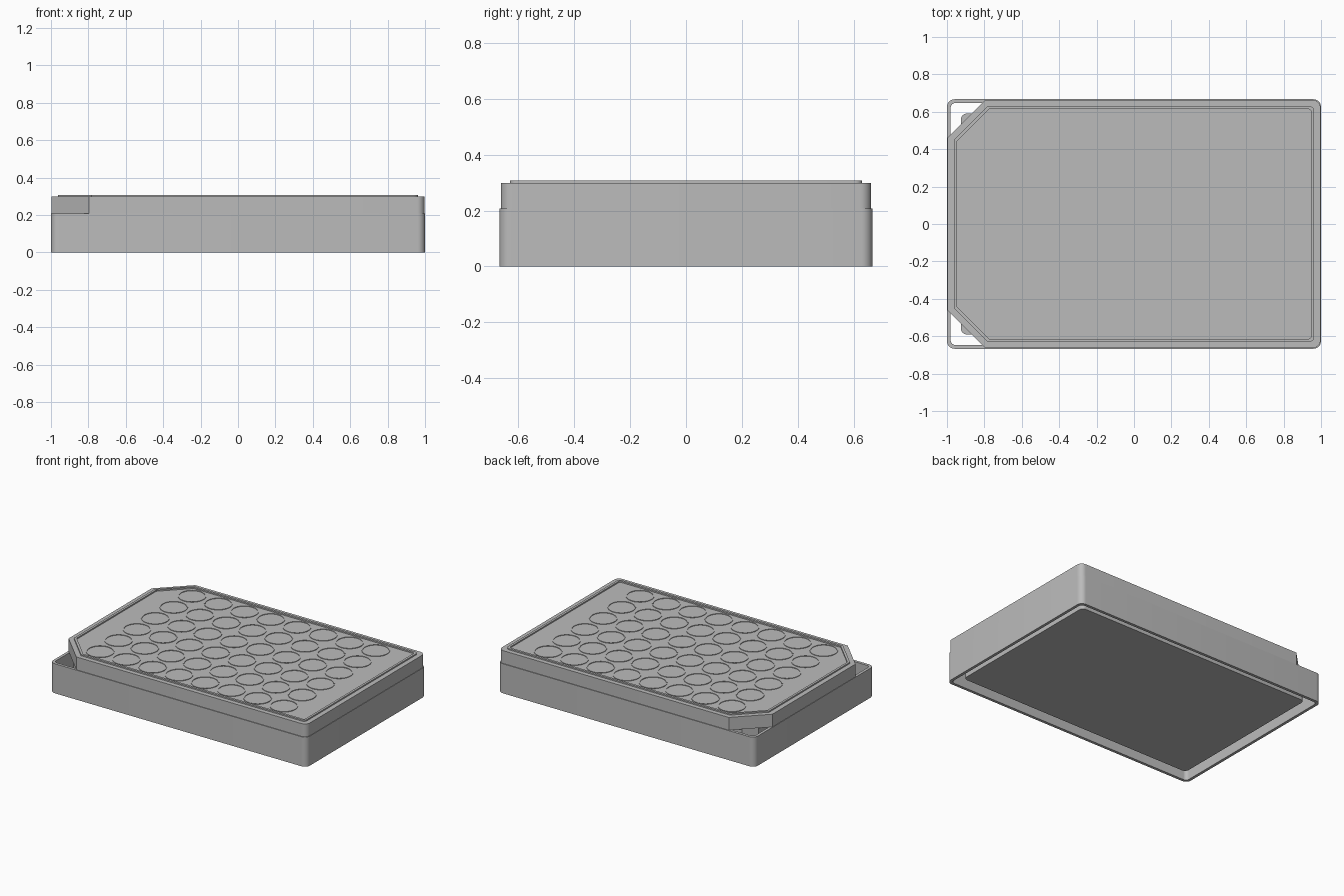
import bpy, bmesh, math

cube = bpy.data.objects.get("Cube")
if cube:
    bpy.data.objects.remove(cube)

grey = bpy.data.materials.new("plain grey plastic")
grey.use_nodes = True
grey.diffuse_color = (0.5, 0.5, 0.5, 1)
grey.node_tree.nodes["Principled BSDF"].inputs["Base Color"].default_value = (0.5, 0.5, 0.5, 1)


def outline(hx, hy, r=0.04, cut=0.0, n=8):
    """Rounded rectangle; the two right-hand (-x) corners may be cut off."""
    pts = []
    for k, (sx, sy) in enumerate([(1, 1), (-1, 1), (-1, -1), (1, -1)]):
        if sx < 0 and cut:
            ends = [(-hx + cut, sy * hy), (-hx, sy * (hy - cut))]
            pts += ends if sy > 0 else ends[::-1]
            continue
        for i in range(n + 1):
            a = math.pi / 2 * (k + i / n)
            pts.append((sx * (hx - r) + r * math.cos(a),
                        sy * (hy - r) + r * math.sin(a)))
    return pts


def circle(cx, cy, r, n=32):
    steps = [math.tau * i / n for i in range(n)]
    return [(cx + r * math.cos(a), cy + r * math.sin(a)) for a in steps]


def add_loop(bm, pts, z):
    return [bm.verts.new((x, y, z)) for x, y in pts]


def bridge(bm, a, b):
    for i in range(len(a)):
        j = (i + 1) % len(a)
        bm.faces.new((a[i], a[j], b[j], b[i]))


def slab(bm, pts, z0, z1):
    low, high = add_loop(bm, pts, z0), add_loop(bm, pts, z1)
    bridge(bm, low, high)
    bm.faces.new(low[::-1])
    bm.faces.new(high)


def band(bm, outer, inner, z0, z1):
    loops = [add_loop(bm, outer, z0), add_loop(bm, outer, z1),
             add_loop(bm, inner, z1), add_loop(bm, inner, z0)]
    for i in range(4):
        bridge(bm, loops[i], loops[(i + 1) % 4])


def finish(bm, name):
    bmesh.ops.recalc_face_normals(bm, faces=bm.faces)
    mesh = bpy.data.meshes.new(name)
    bm.to_mesh(mesh)
    bm.free()
    mesh.materials.append(grey)
    obj = bpy.data.objects.new(name, mesh)
    bpy.context.collection.objects.link(obj)
    bpy.ops.object.select_all(action='DESELECT')
    obj.select_set(True)
    bpy.context.view_layer.objects.active = obj
    bpy.ops.object.shade_smooth_by_angle(angle=math.radians(30))


# Outer skirt, open at top and bottom
bm = bmesh.new()
band(bm, outline(1, 0.667), outline(0.98, 0.647, 0.025), 0, 0.208)
finish(bm, "skirt")

# Base panel, showing in the corner openings
bm = bmesh.new()
slab(bm, outline(0.925, 0.59, 0.03), 0.02, 0.06)
finish(bm, "base_panel")

# Well block under the lid
bm = bmesh.new()
slab(bm, outline(0.924, 0.589, 0.03, 0.075), 0.06, 0.208)
finish(bm, "well_block")

# Lid with two cut corners
bm = bmesh.new()
slab(bm, outline(0.997, 0.662, 0.04, 0.2), 0.208, 0.298)
finish(bm, "lid")

# Stacking ridge around the lid top
bm = bmesh.new()
band(bm, outline(0.963, 0.63, 0.025, 0.18), outline(0.947, 0.614, 0.015, 0.171), 0.297, 0.307)
finish(bm, "lid_ridge")

# Raised ring above every well
bm = bmesh.new()
pitch = 0.2045
for col in range(8):
    for row in range(6):
        x, y = (col - 3.5) * pitch, (row - 2.5) * pitch
        band(bm, circle(x, y, 0.09), circle(x, y, 0.084), 0.297, 0.302)
finish(bm, "well_rings")
